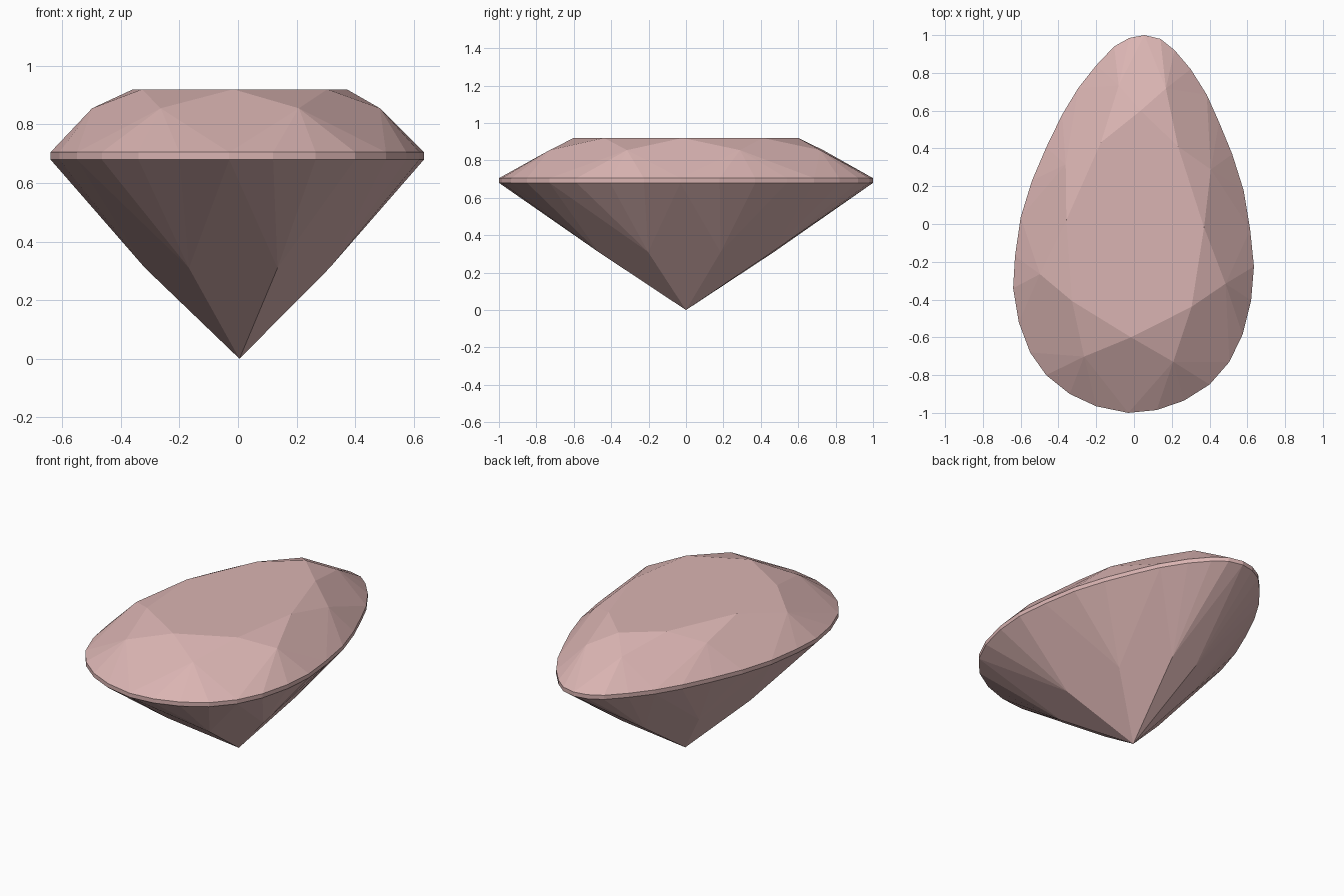
import bpy, bmesh

if "Cube" in bpy.data.objects:
    bpy.data.objects.remove(bpy.data.objects["Cube"])

# Pear-shaped girdle outline: 32 points, clockwise from the back tip
OUTLINE = [
    (.055, 1.0), (.14, .98), (.215, .92), (.30, .82), (.385, .685), (.45, .54), (.52, .37), (.58, .18),
    (.615, -.03), (.635, -.225), (.62, -.405), (.575, -.585), (.505, -.73), (.40, -.85), (.265, -.935), (.12, -.985),
    (-.03, -1.0), (-.20, -.965), (-.34, -.90), (-.465, -.80), (-.55, -.68), (-.61, -.52), (-.64, -.34), (-.63, -.17),
    (-.60, .035), (-.54, .23), (-.465, .405), (-.38, .58), (-.295, .72), (-.20, .84), (-.105, .94), (-.025, .985)]
N = len(OUTLINE)
CX = 0.005  # axis of the cut

bm = bmesh.new()


def ring(scale, z, start=0, step=1):
    """Scaled copy of every step-th outline point."""
    return [bm.verts.new((CX + (x - CX) * scale, y * scale, z)) for x, y in OUTLINE[start::step]]


girdle_top = ring(1, .705)
girdle_bottom = ring(1, .68)
table = ring(.6, .92, 0, 4)
star_tips = ring(.78, .855, 2, 4)
pavilion_tips = ring(.5, .31, 2, 4)
culet = bm.verts.new((CX, 0, 0))

# Table and girdle band
bm.faces.new(table)
for i in range(N):
    j = (i + 1) % N
    bm.faces.new((girdle_top[i], girdle_top[j], girdle_bottom[j], girdle_bottom[i]))

for k in range(8):
    n = (k + 1) % 8
    # Crown: star facet and kite facet
    bm.faces.new((table[k], table[n], star_tips[k]))
    bm.faces.new((table[k], star_tips[k], girdle_top[4 * k], star_tips[k - 1]))
    # Pavilion: main facet
    bm.faces.new((culet, pavilion_tips[k], girdle_bottom[4 * k], pavilion_tips[k - 1]))
    # Upper and lower girdle facets
    for i in range(4 * k, 4 * k + 4):
        j = (i + 1) % N
        bm.faces.new((star_tips[k], girdle_top[i], girdle_top[j]))
        bm.faces.new((pavilion_tips[k], girdle_bottom[i], girdle_bottom[j]))

bmesh.ops.recalc_face_normals(bm, faces=bm.faces)
mesh = bpy.data.meshes.new("pear_cut_gem")
bm.to_mesh(mesh)
bm.free()

pink = bpy.data.materials.new("pale_pink")
pink.diffuse_color = (.70, .456, .445, 1)
pink.use_nodes = True
pink.node_tree.nodes["Principled BSDF"].inputs["Base Color"].default_value = pink.diffuse_color
mesh.materials.append(pink)
gem = bpy.data.objects.new("pear_cut_gem", mesh)
bpy.context.collection.objects.link(gem)
